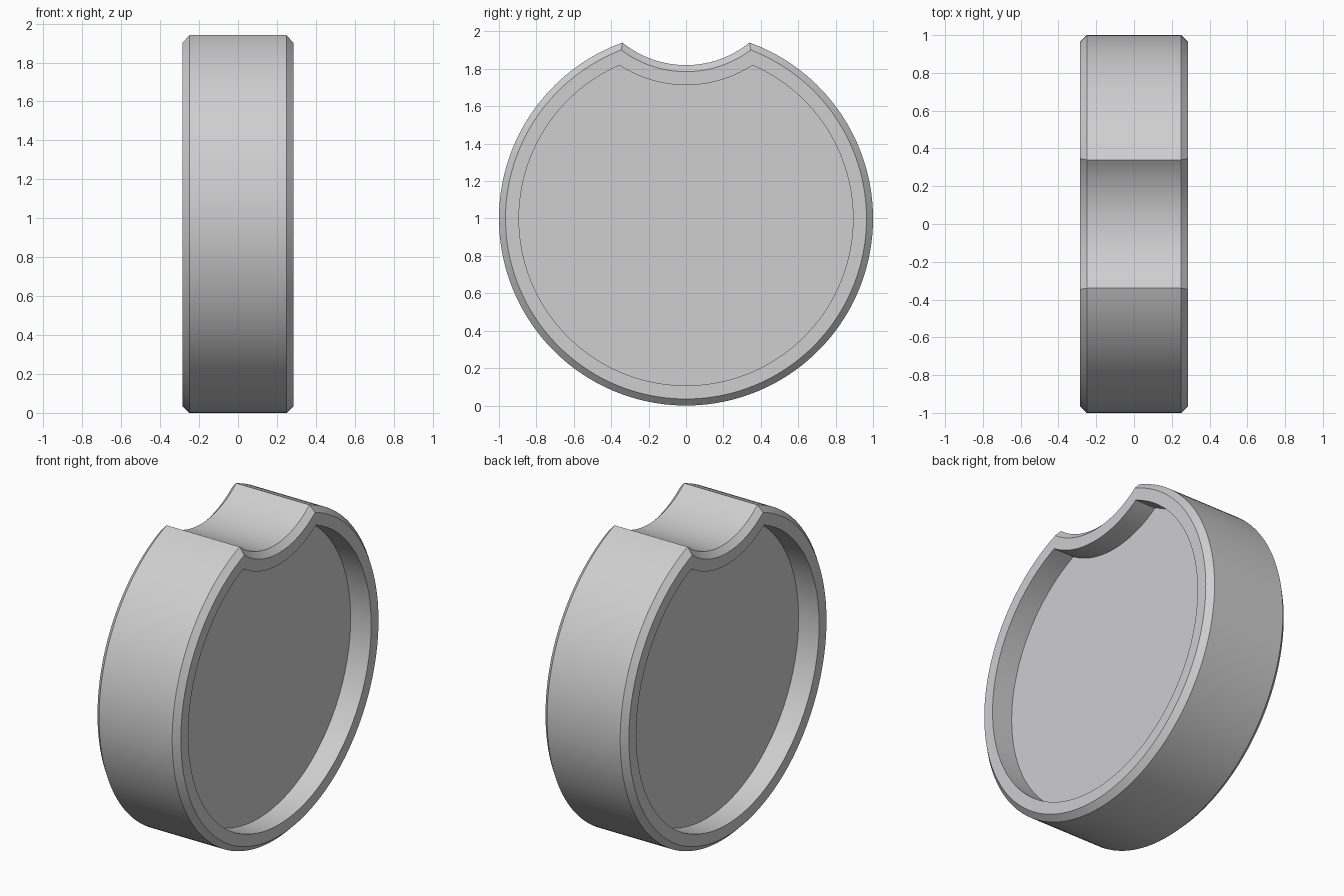
import bpy, bmesh, math

if "Cube" in bpy.data.objects:
    bpy.data.objects.remove(bpy.data.objects["Cube"])

NOTCH_Z, NOTCH_R = 2.36, 0.54   # notch circle centre height and radius
N_RIM, N_NOTCH = 144, 32


def outline(x, inset):
    """Notched circle in the yz plane, moved inwards by inset."""
    r, R = 1 - inset, NOTCH_R + inset
    d = NOTCH_Z - 1
    h = (r * r - R * R + d * d) / (2 * d)      # height of the notch corners
    w = math.sqrt(r * r - h * h)
    a = math.atan2(w, h)                       # rim angle measured from the top
    b = math.atan2(w, d - h)                   # notch half angle
    pts = []
    for i in range(N_RIM):
        t = a + (2 * math.pi - 2 * a) * i / N_RIM
        pts.append((x, r * math.sin(t), 1 + r * math.cos(t)))
    for i in range(N_NOTCH):
        t = -b + 2 * b * i / N_NOTCH
        pts.append((x, R * math.sin(t), NOTCH_Z - R * math.cos(t)))
    return pts


# Section from recess floor to chamfered edge, then mirrored to the other side
half = [(0.145, 0.107), (0.285, 0.107), (0.285, 0.035), (0.25, 0.0)]
section = half + [(-x, i) for x, i in reversed(half)]

bm = bmesh.new()
loops = [[bm.verts.new(p) for p in outline(x, i)] for x, i in section]
n = len(loops[0])
for A, B in zip(loops, loops[1:]):
    for i in range(n):
        j = (i + 1) % n
        bm.faces.new((A[i], A[j], B[j], B[i]))
# Recess floors
bm.faces.new(loops[0])
bm.faces.new(loops[-1])
bmesh.ops.recalc_face_normals(bm, faces=bm.faces)

mesh = bpy.data.meshes.new("notched_disc")
bm.to_mesh(mesh)
bm.free()
disc = bpy.data.objects.new("notched_disc", mesh)
bpy.context.collection.objects.link(disc)

# Single grey colour
grey = bpy.data.materials.new("light grey")
grey.diffuse_color = (0.62, 0.62, 0.63, 1)
grey.use_nodes = True
grey.node_tree.nodes["Principled BSDF"].inputs["Base Color"].default_value = grey.diffuse_color
mesh.materials.append(grey)

bpy.context.view_layer.objects.active = disc
disc.select_set(True)
bpy.ops.object.shade_smooth_by_angle(angle=math.radians(25))
